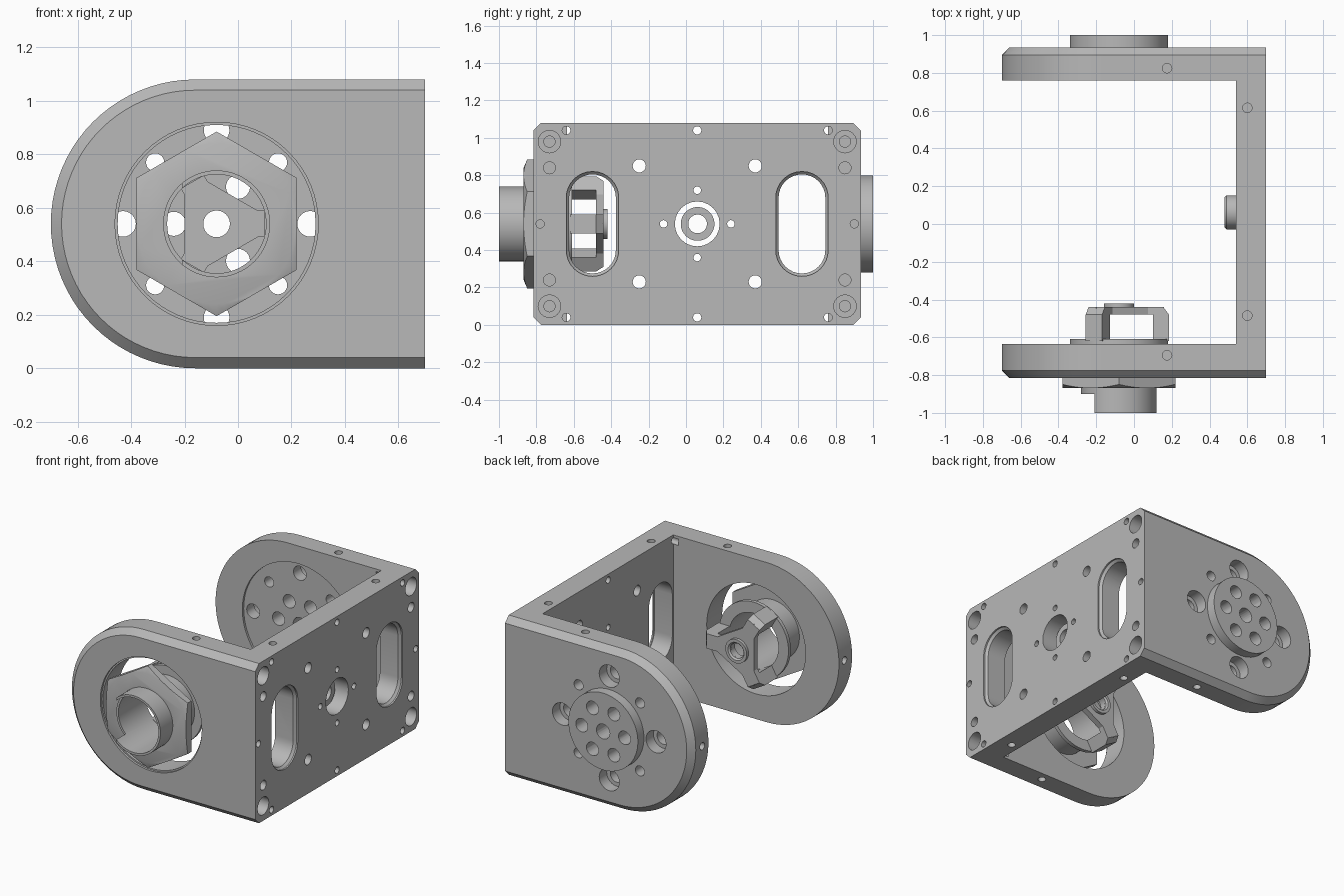
import bpy, bmesh
from math import sin, cos, pi, radians, sqrt
from mathutils import Vector, Matrix

cube = bpy.data.objects.get("Cube")
if cube:
    bpy.data.objects.remove(cube, do_unlink=True)

grey = bpy.data.materials.new("machined_grey")
grey.use_nodes = True
grey.diffuse_color = (0.48, 0.48, 0.48, 1)
grey.node_tree.nodes["Principled BSDF"].inputs["Base Color"].default_value = (0.48, 0.48, 0.48, 1)

AX, AZ = -0.08, 0.54      # pivot axis
MID = 0.06                # middle of the bracket in y
FRONT, BACK = -0.815, 0.935
RIGHT = 0.70
X, Y, Z = Vector((1, 0, 0)), Vector((0, 1, 0)), Vector((0, 0, 1))


def finish(name, bm):
    bmesh.ops.remove_doubles(bm, verts=bm.verts, dist=1e-5)
    bmesh.ops.recalc_face_normals(bm, faces=bm.faces)
    me = bpy.data.meshes.new(name)
    bm.to_mesh(me)
    bm.free()
    me.materials.append(grey)
    ob = bpy.data.objects.new(name, me)
    bpy.context.collection.objects.link(ob)
    return ob


def lathe(name, profile, origin, axis, ring=False, segs=48):
    """Revolve (radius, distance) points about an axis."""
    bm = bmesh.new()
    vs = [bm.verts.new((r, 0, h)) for r, h in profile]
    edges = [bm.edges.new(p) for p in zip(vs, vs[1:])]
    if ring:
        edges.append(bm.edges.new((vs[-1], vs[0])))
    bmesh.ops.spin(bm, geom=vs + edges, cent=(0, 0, 0), axis=Z, angle=2 * pi, steps=segs)
    bm.transform(Matrix.Translation(origin) @ axis.to_track_quat('Z', 'Y').to_matrix().to_4x4())
    return finish(name, bm)


def loft(name, outlines):
    """Skin between matching outlines and cap both ends."""
    bm = bmesh.new()
    rings = [[bm.verts.new(p) for p in o] for o in outlines]
    n = len(rings[0])
    for a, b in zip(rings, rings[1:]):
        for i in range(n):
            bm.faces.new((a[i], a[(i + 1) % n], b[(i + 1) % n], b[i]))
    bm.faces.new(rings[0])
    bm.faces.new(rings[-1])
    return finish(name, bm)


def box(name, lo, hi):
    return loft(name, [[(x, lo[1], lo[2]), (x, hi[1], lo[2]), (x, hi[1], hi[2]), (x, lo[1], hi[2])]
                       for x in (lo[0], hi[0])])


def join(objs):
    bpy.ops.object.select_all(action='DESELECT')
    for o in objs:
        o.select_set(True)
    bpy.context.view_layer.objects.active = objs[0]
    bpy.ops.object.join()
    return objs[0]


def boolean(ob, other, op='DIFFERENCE'):
    other.hide_render = True
    m = ob.modifiers.new("bool", 'BOOLEAN')
    m.operation, m.solver, m.object = op, 'EXACT', other
    bpy.ops.object.select_all(action='DESELECT')
    ob.select_set(True)
    bpy.context.view_layer.objects.active = ob
    bpy.ops.object.modifier_apply(modifier=m.name)
    bpy.data.objects.remove(other, do_unlink=True)


def hole(origin, axis, *steps, segs=24):
    """Stepped drill: (radius, depth reached) pairs, starting just outside the surface."""
    pts, h = [(0, -0.02)], -0.02
    for r, d in steps:
        pts += [(r, h), (r, d)]
        h = d
    return lathe("drill", pts + [(0, h)], Vector(origin), axis, segs=segs)


# U bracket: one lofted block with round end, hollowed between the arms
def side_outline(y, inset):
    r = 0.54 - inset
    arc = [(-0.16 - r * sin(pi * i / 40), y, AZ + r * cos(pi * i / 40)) for i in range(41)]
    return arc + [(RIGHT, y, AZ - r), (RIGHT, y, AZ + r)]


bracket = loft("bracket", [side_outline(FRONT, 0.04), side_outline(FRONT + 0.04, 0),
                           side_outline(BACK - 0.04, 0), side_outline(BACK, 0.04)])
boolean(bracket, box("gap", (-1, -0.635, -1), (0.54, 0.76, 2)))


# Long slots in the side plate
def slot_outline(x, y, r):
    pts = []
    for i in range(34):
        a = pi * (i if i < 17 else i - 1) / 16
        pts.append((x, y + r * cos(a), AZ + (0.14 if i < 17 else -0.14) + r * sin(a)))
    return pts


cutters = [loft("slot", [slot_outline(x, y, r) for x, r in
                         ((0.72, 0.14), (0.69, 0.14), (0.675, 0.125), (0.5, 0.125))])
           for y in (MID - 0.56, MID + 0.56)]

# Side plate holes
def side(dy, dz, *steps):
    cutters.append(hole((RIGHT, MID + dy, AZ + dz), -X, *steps))


side(0, 0, (0.12, 0.2))
for s in (-1, 1):
    side(0, s * 0.18, (0.02, 0.2))
    side(s * 0.18, 0, (0.02, 0.2))
    side(0, s * 0.5, (0.022, 0.2))
    side(s * 0.84, 0, (0.022, 0.1))
    for t in (-1, 1):
        side(s * 0.31, t * 0.31, (0.035, 0.2))
        side(s * 0.70, t * 0.50, (0.022, 0.2))
        side(s * 0.79, t * 0.44, (0.06, 0.1), (0.03, 0.25))
        side(s * 0.79, t * 0.30, (0.032, 0.12))

# Edge holes on top, bottom and arm ends
for x, y in ((0.175, 0.825), (0.175, -0.695), (0.6, 0.615), (0.6, -0.485)):
    cutters.append(hole((x, y, 1.08), -Z, (0.025, 0.1)))
    cutters.append(hole((x, y, 0), Z, (0.025, 0.1)))
for y in (0.825, -0.695):
    cutters.append(hole((-0.70, y, AZ), X, (0.025, 0.12)))

# Large pivot opening in the front arm
cutters.append(hole((AX, FRONT, AZ), Y, (0.38, 0.015), (0.37, 0.25), segs=64))
boolean(bracket, join(cutters))

# Back arm: shallow inner recess, bore for the output disc, bolt circle
boolean(bracket, hole((AX, 0.76, AZ), Y, (0.42, 0.015), segs=64))
cutters = [hole((AX, BACK, AZ), -Y, (0.26, 0.25), segs=64)]
for k in range(8):
    a = k * pi / 4
    r = 0.35 if k % 2 == 0 else 0.325
    steps = [(0.075, 0.08), (0.048, 0.25)] if k % 2 == 0 else [(0.034, 0.25)]
    cutters.append(hole((AX + r * cos(a), BACK, AZ + r * sin(a)), -Y, *steps))
boolean(bracket, join(cutters))

# Output disc with seven holes
disc = lathe("output_disc", [(0, 0), (0.26, 0), (0.26, 0.225), (0, 0.225)],
             Vector((AX, 0.775, AZ)), Y, segs=64)
cutters = [hole((AX, 1, AZ), -Y, (0.05, 0.3))]
for k in range(6):
    a = k * pi / 3
    cutters.append(hole((AX + 0.16 * cos(a), 1, AZ + 0.16 * sin(a)), -Y, (0.045, 0.3)))
boolean(disc, join(cutters))

# Hollow shaft with inner flange and a keyed notch at the mouth
pivot = Vector((AX, 0, AZ))
shaft = lathe("hollow_shaft", [(0.185, -1), (0.2, -1), (0.2, -0.635), (0.26, -0.635),
                               (0.26, -0.61), (0.185, -0.61)], pivot, Y, ring=True, segs=64)
boolean(shaft, box("notch", (-0.5, -1.1, 0), (-0.21, -0.9, 1)))

# Hex nut with rounded-off corners
nut = loft("hex_nut", [[(AX + 0.345 * sin(k * pi / 3), y, AZ + 0.345 * cos(k * pi / 3))
                        for k in range(6)] for y in (-0.868, -0.812)])
boolean(nut, lathe("nut_turning", [(0, -0.87), (0.295, -0.87), (0.355, -0.845), (0.355, -0.8),
                                   (0, -0.8)], pivot, Y, segs=64), 'INTERSECT')
boolean(nut, lathe("nut_bore", [(0, -1), (0.2, -1), (0.2, -0.7), (0, -0.7)], pivot, Y, segs=64))

# Three-legged cage: triangular end plate, bent legs, central boss
cage = loft("shaft_cage", [[(AX + 0.24 * cos(k * 2 * pi / 3), y, AZ + 0.24 * sin(k * 2 * pi / 3))
                            for k in range(3)] for y in (-0.48, -0.44)])
leg = [(0.1, -0.44), (0.235, -0.44), (0.265, -0.48), (0.265, -0.62), (0.18, -0.62),
       (0.18, -0.48), (0.1, -0.48)]
for k in range(3):
    turn = Matrix.Rotation(k * 2 * pi / 3, 4, 'Y')
    boolean(cage, loft("leg", [[pivot + turn @ Vector((r, y, w)) for r, y in leg]
                               for w in (-0.05, 0.05)]), 'UNION')
boolean(cage, hole((AX, -0.4, AZ), -Y, (0.05, 0.2)))
boss = lathe("cage_boss", [(0.05, -0.445), (0.08, -0.445), (0.08, -0.42), (0.06, -0.42),
                           (0.05, -0.43)], pivot, Y, ring=True)

# Small bushing inside the centre hole of the side plate
bushing = lathe("centre_bushing", [(0.05, 0.48), (0.08, 0.48), (0.09, 0.49), (0.09, 0.62),
                                   (0.05, 0.62)], Vector((0, MID + 0.002, AZ)), X, ring=True)

# Smooth the turned faces, keep machined edges crisp
bpy.ops.object.select_all(action='DESELECT')
for ob in (bracket, disc, shaft, nut, cage, boss, bushing):
    ob.select_set(True)
bpy.context.view_layer.objects.active = bracket
bpy.ops.object.shade_smooth_by_angle(angle=radians(25))
